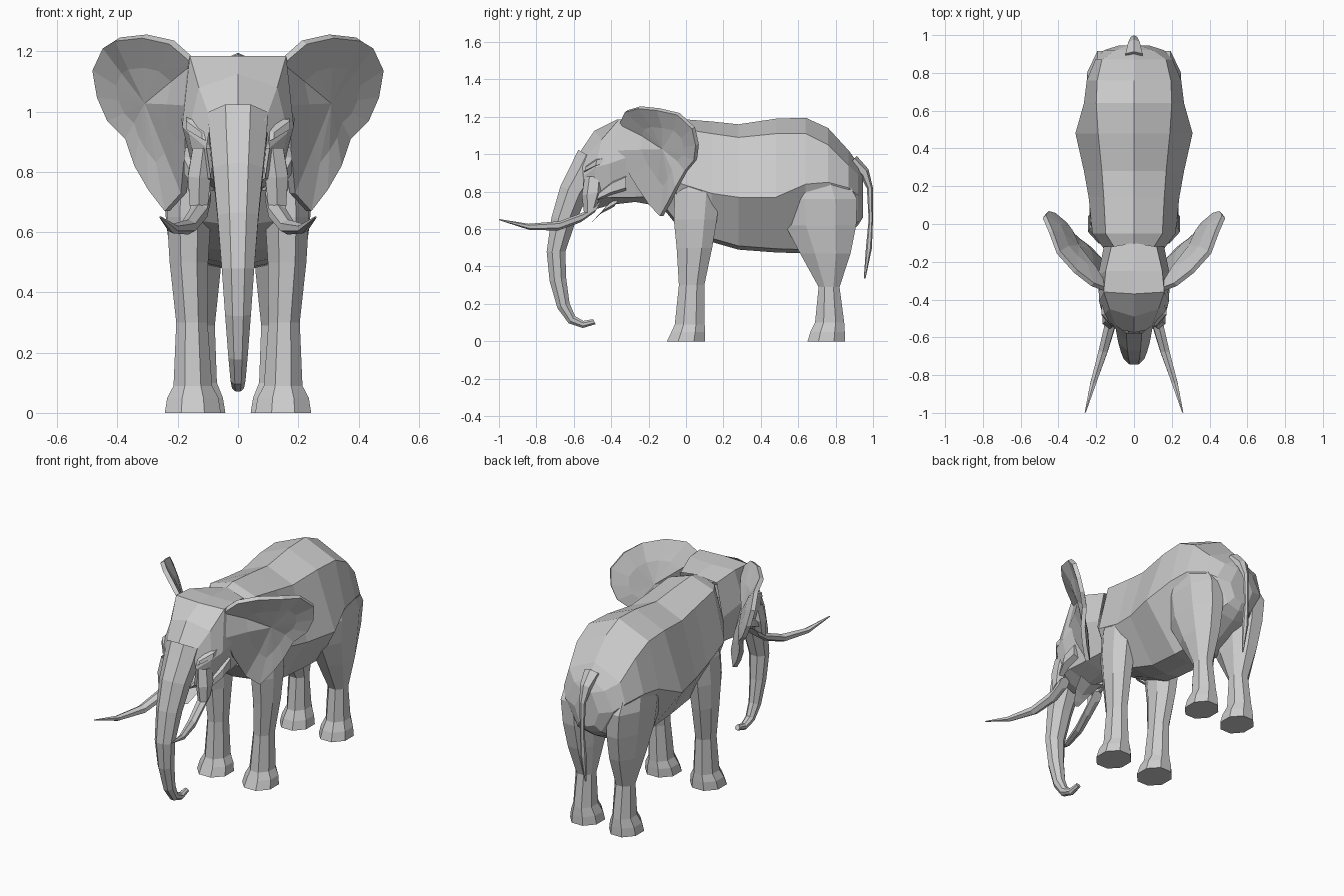
import bpy, bmesh, math
from mathutils import Vector


def make(name, verts, faces):
    bm = bmesh.new()
    vs = [bm.verts.new(v) for v in verts]
    for f in faces:
        bm.faces.new([vs[i] for i in f])
    bmesh.ops.recalc_face_normals(bm, faces=bm.faces)
    mesh = bpy.data.meshes.new(name)
    bm.to_mesh(mesh)
    bm.free()
    ob = bpy.data.objects.new(name, mesh)
    bpy.context.collection.objects.link(ob)
    return ob


def loft(name, rings, caps=(True, True)):
    n, m = len(rings[0]), len(rings)
    faces = [(r * n + i, r * n + (i + 1) % n, (r + 1) * n + (i + 1) % n, (r + 1) * n + i)
             for r in range(m - 1) for i in range(n)]
    if caps[0]:
        faces.append(tuple(range(n)))
    if caps[1]:
        faces.append(tuple(range((m - 1) * n, m * n)))
    return make(name, [v for r in rings for v in r], faces)


def mirrored_ring(half):
    # half runs from the top centre to the bottom centre
    return half + [(-x, y, z) for x, y, z in half[-2:0:-1]]


def tube(name, sections, sides=8, flip=1, caps=(True, True)):
    # section: x, y, z, half width, half depth, tilt of the depth axis in the yz plane
    rings = []
    k = 1 / math.cos(math.pi / sides)
    for x, y, z, rx, rd, tilt in sections:
        t = math.radians(tilt)
        ring = []
        for i in range(sides):
            a = 2 * math.pi * (i + 0.5) / sides
            d = rd * k * math.sin(a)
            ring.append((flip * (x + rx * k * math.cos(a)), y + d * math.cos(t), z + d * math.sin(t)))
        rings.append(ring)
    return loft(name, rings, caps)


def both(name, sections, sides=8, caps=(True, True)):
    for side, s in (("right", 1), ("left", -1)):
        tube(f"{name}_{side}", sections, sides, s, caps)


# body: y, top z, shoulder width, shoulder z, side width, side z, belly width, belly z
body = [(-.13, 1.17, .10, 1.13, .16, .92, .09, .72),
        (-.05, 1.19, .15, 1.14, .22, .85, .14, .62),
        (.14, 1.175, .16, 1.11, .24, .79, .12, .53),
        (.28, 1.16, .17, 1.09, .265, .77, .10, .49),
        (.48, 1.19, .19, 1.11, .31, .77, .10, .475),
        (.64, 1.195, .20, 1.11, .265, .84, .10, .47),
        (.76, 1.14, .195, 1.05, .25, .85, .11, .52),
        (.87, 1.02, .17, .94, .205, .82, .11, .58),
        (.92, .95, .10, .89, .16, .78, .08, .62),
        (.945, .91, .03, .87, .08, .76, .05, .66)]
loft("body", [mirrored_ring([(0, y, zt), (ws, y, zs), (wm, y, zm), (wb, y, zb + .02), (0, y, zb)])
              for y, zt, ws, zs, wm, zm, wb, zb in body], (False, True))

# head: half rings from neck to trunk base
head = [[(0, -.10, 1.175), (.12, -.12, 1.15), (.16, -.12, .95), (.11, -.10, .78), (0, -.08, .71)],
        [(0, -.25, 1.18), (.15, -.25, 1.185), (.19, -.27, 1.0), (.13, -.27, .77), (0, -.27, .745)],
        [(0, -.37, 1.185), (.16, -.36, 1.185), (.185, -.41, .95), (.14, -.40, .77), (0, -.40, .73)],
        [(0, -.49, 1.125), (.13, -.45, 1.08), (.165, -.485, .93), (.13, -.49, .77), (0, -.47, .71)],
        [(0, -.575, 1.0), (.09, -.555, .97), (.105, -.55, .88), (.09, -.55, .78), (0, -.53, .72)]]
loft("head", [mirrored_ring(r) for r in head], (False, False))

# lower jaw
tube("lower_jaw", [(0, -.36, .76, .08, .04, 60), (0, -.43, .715, .055, .04, 50),
                   (0, -.50, .64, .02, .015, 40)], 6, 1, (False, True))

# trunk, blending into the forehead
tube("trunk", [(0, -.50, .98, .10, .088, -30), (0, -.535, .91, .095, .086, -28), (0, -.60, .80, .083, .077, -23),
               (0, -.655, .65, .068, .065, -13), (0, -.695, .48, .054, .05, 0),
               (0, -.685, .33, .043, .045, 10), (0, -.655, .19, .032, .035, 22),
               (0, -.61, .115, .025, .026, 48), (0, -.55, .09, .02, .019, 85),
               (0, -.49, .105, .014, .015, 115)], 8, 1, (False, True))

# tusks and their sockets
both("tusk", [(.12, -.47, .72, .03, .03, 60), (.13, -.55, .665, .028, .028, 65),
              (.165, -.68, .617, .024, .022, 80), (.215, -.84, .612, .016, .014, 95),
              (.258, -.998, .65, .003, .003, 105)], 6)
both("tusk_socket", [(.115, -.49, .88, .035, .045, 0), (.128, -.50, .79, .038, .05, 10),
                     (.13, -.51, .70, .03, .038, 40)], 6, (False, True))

# brow and cheek folds
both("brow", [(.155, -.41, .97, .015, .02, 90), (.15, -.48, .955, .022, .02, 80),
              (.11, -.54, .92, .01, .015, 70)], 5)
both("cheek_fold", [(.145, -.32, .85, .03, .04, 90), (.15, -.40, .82, .03, .035, 80),
                    (.135, -.48, .77, .015, .02, 70)], 5)

# ears: outline fanned to a sunken inner ring, then thickened
outline = [(.14, -.35, 1.16), (.22, -.32, 1.23), (.31, -.25, 1.25), (.40, -.15, 1.24),
           (.44, -.04, 1.215), (.475, .04, 1.14), (.46, .06, 1.05), (.425, .05, .97),
           (.365, 0, .91), (.335, -.05, .82), (.29, -.09, .74), (.235, -.13, .67),
           (.18, -.19, .73), (.165, -.29, .88), (.165, -.36, 1.02)]
for side, s in (("right", 1), ("left", -1)):
    outer = [Vector((s * x, y, z)) for x, y, z in outline]
    centre = Vector((s * .30, -.12, 1.03))
    inner = [p.lerp(centre, .45) + Vector((0, .015, 0)) for p in outer]
    n = len(outer)
    faces = []
    for i in range(n):
        j = (i + 1) % n
        faces += [(i, j, n + j), (i, n + j, n + i), (n + i, n + j, 2 * n)]
    ear = make(f"ear_{side}", outer + inner + [centre], faces)
    mod = ear.modifiers.new("thickness", 'SOLIDIFY')
    mod.thickness = .025
    mod.offset = 0

# legs with flared feet, open where they enter the body
both("front_leg", [(.15, .0, 0, .093, .102, 0), (.15, .012, .05, .085, .09, 0), (.15, .02, .09, .064, .08, 0),
                   (.153, .03, .30, .052, .068, 0), (.163, .045, .50, .064, .095, 0),
                   (.163, .05, .65, .073, .115, 0), (.155, .06, .80, .078, .12, 0),
                   (.15, .06, .88, .06, .10, 0)], 8, (True, False))
both("rear_leg", [(.13, .75, 0, .088, .1, 0), (.13, .757, .05, .08, .092, 0), (.13, .768, .1, .06, .078, 0),
                  (.13, .765, .29, .053, .056, 0), (.138, .745, .47, .08, .135, 0),
                  (.145, .72, .62, .092, .19, 0), (.155, .715, .76, .095, .20, 0),
                  (.16, .70, .88, .075, .15, 0)], 8, (True, False))

# tail
tube("tail", [(0, .89, .965, .045, .03, 50), (0, .955, .90, .03, .025, 45), (0, .983, .82, .016, .014, 10),
              (0, .988, .65, .011, .01, 0), (0, .978, .50, .016, .014, -8), (0, .955, .335, .004, .004, -10)], 6)
